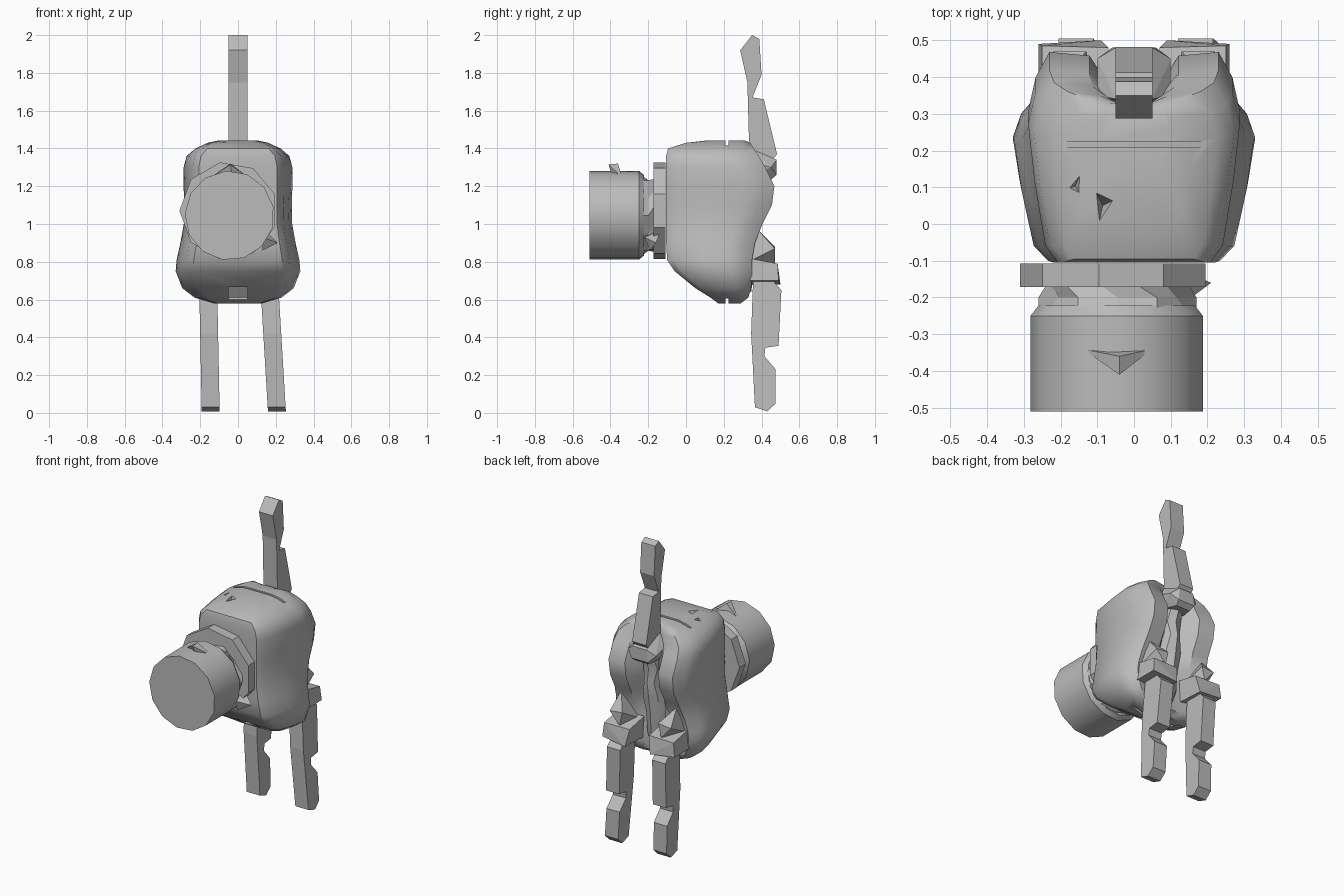
import bpy, bmesh, math
from mathutils import Vector

if "Cube" in bpy.data.objects:
    bpy.data.objects.remove(bpy.data.objects["Cube"])

grey = bpy.data.materials.new("plain grey")
grey.diffuse_color = (0.5, 0.5, 0.5, 1)
grey.use_nodes = True
grey.node_tree.nodes["Principled BSDF"].inputs["Base Color"].default_value = grey.diffuse_color


def make(name, bm, angle=None):
    bmesh.ops.recalc_face_normals(bm, faces=bm.faces)
    me = bpy.data.meshes.new(name)
    bm.to_mesh(me)
    bm.free()
    me.materials.append(grey)
    ob = bpy.data.objects.new(name, me)
    bpy.context.collection.objects.link(ob)
    if angle:
        bpy.ops.object.select_all(action='DESELECT')
        ob.select_set(True)
        bpy.context.view_layer.objects.active = ob
        bpy.ops.object.shade_smooth_by_angle(angle=math.radians(angle))
    return ob


def loft(name, rings, angle=None):
    """Skin a list of equal-length closed rings and cap both ends."""
    bm = bmesh.new()
    vs = [[bm.verts.new(p) for p in r] for r in rings]
    n = len(vs[0])
    for a, b in zip(vs, vs[1:]):
        for i in range(n):
            j = (i + 1) % n
            bm.faces.new((a[i], a[j], b[j], b[i]))
    bm.faces.new(vs[0])
    bm.faces.new(vs[-1])
    return make(name, bm, angle)


def disc(y, r, cx, cz, n=12, tooth=0.0, turn=0.0):
    """Ring around the y axis; tooth varies alternate radii."""
    out = []
    for i in range(n):
        a = 2 * math.pi * i / n + turn
        rr = r - tooth * (i % 2)
        out.append((cx + rr * math.cos(a), y, cz + rr * math.sin(a)))
    return out


def profile(name, pts, x0, x1, shear=0.0, ztop=0.0):
    """Extrude a (y, z) outline across x, leaning sideways with height."""
    return loft(name, [[(x + shear * (ztop - z), y, z) for y, z in pts]
                       for x in (x0, x1)])


def hull(name, pts):
    bm = bmesh.new()
    for p in pts:
        bm.verts.new(p)
    bmesh.ops.convex_hull(bm, input=bm.verts)
    return make(name, bm)


# Palm housing: z, half width, front y, back lobe y, back channel y
sections = [
    (0.58, 0.13, 0.17, 0.29, 0.29), (0.61, 0.23, 0.13, 0.33, 0.32),
    (0.66, 0.295, 0.05, 0.345, 0.325), (0.75, 0.33, -0.06, 0.35, 0.32),
    (0.81, 0.325, -0.10, 0.35, 0.31), (0.90, 0.305, -0.105, 0.365, 0.30),
    (1.00, 0.287, -0.105, 0.405, 0.31), (1.10, 0.285, -0.105, 0.455, 0.34),
    (1.20, 0.288, -0.105, 0.468, 0.36), (1.30, 0.288, -0.105, 0.42, 0.34),
    (1.36, 0.272, -0.105, 0.385, 0.335), (1.40, 0.225, -0.095, 0.36, 0.33),
    (1.43, 0.16, 0.0, 0.34, 0.325), (1.443, 0.10, 0.12, 0.31, 0.31)]
rings = []
for z, w, yf, yb, yc in sections:
    d = yb - yf
    half = [(0.72 * w, yf), (0.84 * w, yf + 0.09 * d), (0.94 * w, yf + 0.42 * d),
            (w, yf + 0.72 * d), (0.93 * w, yb - 0.12 * d), (0.8 * w, yb),
            (0.42 * w, yb - 0.01), (0.2 * w, yc)]
    rings.append([(x, y, z) for x, y in half] +
                 [(-x, y, z) for x, y in reversed(half)])
palm = loft("palm_housing", rings)

# Seam slits and small dents cut into the housing
cutters = []
for tag, z0, z1, hw in (("top", 1.415, 1.5, 0.27), ("bottom", 0.5, 0.605, 0.3)):
    cutters.append(hull("seam_cutter_" + tag, [
        (x, y, z) for x in (-hw, hw) for y in (0.208, 0.224) for z in (z0, z1)]))
for i, (a, b, c) in enumerate([((-0.2, 0.09), (-0.14, 0.15), (-0.14, 0.07)),
                               ((-0.11, 0.1), (-0.045, 0.07), (-0.10, -0.02))]):
    low = Vector(((a[0] + b[0] + c[0]) / 3, (a[1] + b[1] + c[1]) / 3, 1.39))
    cutters.append(hull("dent_cutter_%d" % i,
                        [(p[0], p[1], 1.46) for p in (a, b, c)] + [low]))
cutters.append(hull("notch_cutter", [(x, y, z) for x in (-0.05, 0.05)
                                     for y, z in ((0.10, 0.55), (0.03, 0.69),
                                                  (0.09, 0.69), (0.15, 0.61))]))
for c in cutters:
    c.hide_render = True
    c.hide_set(True)
    m = palm.modifiers.new(c.name, 'BOOLEAN')
    m.operation, m.solver, m.object = 'DIFFERENCE', 'EXACT', c
bpy.context.view_layer.update()
dg = bpy.context.evaluated_depsgraph_get()
cut_mesh = bpy.data.meshes.new_from_object(palm.evaluated_get(dg))
palm.modifiers.clear()
palm.data = cut_mesh
for c in cutters:
    bpy.data.objects.remove(c)
bpy.ops.object.select_all(action='DESELECT')
palm.select_set(True)
bpy.context.view_layer.objects.active = palm
bpy.ops.object.shade_smooth_by_angle(angle=math.radians(35))

# Wrist: mounting flange, toothed neck and arm cylinder
CX, CZ = -0.045, 1.045
loft("wrist_flange", [disc(y, 0.26, -0.05, 1.07, 9, 0, 0.35) for y in (-0.172, -0.108)])
loft("wrist_neck", [disc(-0.235, 0.215, CX, CZ),
                    disc(-0.20, 0.215, CX, CZ, 12, 0.03),
                    disc(-0.165, 0.20, CX, CZ, 12, 0.015, 0.26)])
loft("arm_cylinder", [disc(-0.51, 0.237, CX, CZ, 13, 0, 0.2),
                      disc(-0.25, 0.237, CX, CZ, 13, 0, 0.2),
                      disc(-0.222, 0.215, CX, CZ, 13, 0, 0.2)], 35)

# Small spikes on the arm and neck
hull("arm_spike", [(-0.14, -0.34, 1.25), (0.05, -0.34, 1.25), (-0.04, -0.41, 1.315),
                   (-0.04, -0.36, 1.32), (-0.03, -0.39, 1.25)])
hull("neck_spike", [(0.13, -0.22, 0.93), (0.21, -0.16, 0.90),
                    (0.14, -0.13, 0.97), (0.13, -0.19, 0.86)])

# Upper finger with its two joints
profile("upper_finger", [(0.335, 1.38), (0.325, 1.75), (0.287, 1.92), (0.35, 2.0),
                         (0.388, 1.98), (0.40, 1.79), (0.352, 1.67), (0.412, 1.66),
                         (0.482, 1.37), (0.45, 1.33), (0.36, 1.33)], -0.05, 0.05)
hull("upper_knuckle", [(s * x, y, z) for s in (-1, 1) for x, y, z in (
    (0.05, 0.34, 1.40), (0.10, 0.35, 1.33), (0.10, 0.45, 1.30), (0.05, 0.48, 1.34),
    (0.06, 0.48, 1.26), (0.05, 0.45, 1.235), (0.08, 0.33, 1.25))])

# Curved rib running down the back channel
rib = [(1.27, 0.04, 0.42), (1.17, 0.05, 0.385), (1.08, 0.035, 0.40),
       (0.98, 0.055, 0.385), (0.86, 0.045, 0.365), (0.74, 0.04, 0.36), (0.64, 0.015, 0.345)]
loft("back_rib", [[(-w - 0.03, 0.30, z), (-w, y - 0.02, z), (0, y, z),
                   (w, y - 0.02, z), (w + 0.03, 0.30, z)] for z, w, y in rib], 35)

# Lower fingers and knuckles, one leaning slightly outward
finger = [(0.355, 0.70), (0.46, 0.70), (0.505, 0.65), (0.49, 0.355), (0.42, 0.345),
          (0.415, 0.30), (0.475, 0.23), (0.475, 0.05), (0.43, 0.008),
          (0.365, 0.03), (0.345, 0.42)]
for side, s, x0, lean in (("left", -1, -0.205, 0.02), ("right", 1, 0.12, 0.06)):
    profile("lower_finger_" + side, finger, x0, x0 + 0.095, lean, 0.65)
    hull("lower_knuckle_" + side, [(s * x, y, z) for x, y, z in (
        (0.07, 0.33, 0.82), (0.25, 0.33, 0.82), (0.26, 0.33, 0.70), (0.08, 0.33, 0.68),
        (0.07, 0.48, 0.79), (0.25, 0.485, 0.79), (0.26, 0.49, 0.70), (0.09, 0.50, 0.68))])
    hull("knuckle_crest_" + side, [(s * x, y, z) for x, y, z in (
        (0.10, 0.33, 0.80), (0.24, 0.33, 0.80), (0.20, 0.38, 0.97),
        (0.13, 0.47, 0.88), (0.22, 0.47, 0.87), (0.15, 0.47, 0.79))])
